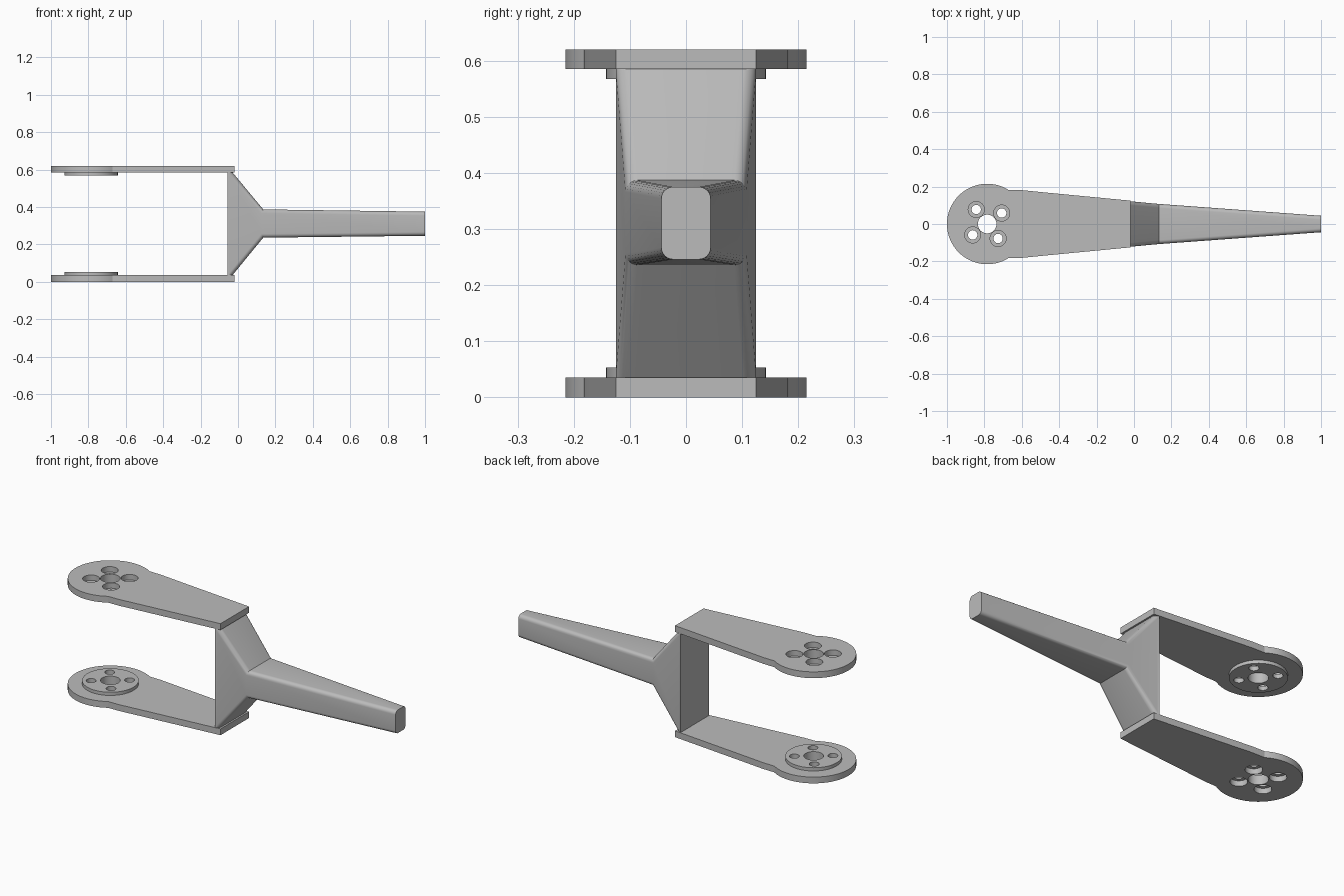
import bpy
import bmesh
from math import cos, sin, radians

cube = bpy.data.objects.get("Cube")
if cube:
    bpy.data.objects.remove(cube, do_unlink=True)

HEIGHT = 0.62        # overall height
THICK = 0.035        # plate thickness
BOSS_TOP = 0.053     # inner face of the boss
PIVOT = -0.785       # x of the pivot axis

grey = bpy.data.materials.new("plain grey")
grey.use_nodes = True
grey.diffuse_color = (0.5, 0.5, 0.5, 1)
grey.node_tree.nodes["Principled BSDF"].inputs["Base Color"].default_value = (0.5, 0.5, 0.5, 1)


def add_object(name, bm):
    bmesh.ops.recalc_face_normals(bm, faces=bm.faces)
    mesh = bpy.data.meshes.new(name)
    bm.to_mesh(mesh)
    bm.free()
    mesh.materials.append(grey)
    obj = bpy.data.objects.new(name, mesh)
    bpy.context.collection.objects.link(obj)
    return obj


def prism(name, outline, z0, z1):
    bm = bmesh.new()
    low = bm.faces.new([bm.verts.new((x, y, z0)) for x, y in outline])
    ext = bmesh.ops.extrude_face_region(bm, geom=[low])
    for v in ext["geom"]:
        if isinstance(v, bmesh.types.BMVert):
            v.co.z = z1
    return add_object(name, bm)


def circle(cx, cy, r, n=48):
    return [(cx + r * cos(radians(360 * i / n)), cy + r * sin(radians(360 * i / n)))
            for i in range(n)]


def combine(target, tools, operation):
    for tool in tools:
        mod = target.modifiers.new("join", "BOOLEAN")
        mod.operation = operation
        mod.solver = "EXACT"
        mod.object = tool
    graph = bpy.context.evaluated_depsgraph_get()
    result = bpy.data.meshes.new_from_object(target.evaluated_get(graph))
    target.modifiers.clear()
    target.data = result
    for tool in tools:
        bpy.data.objects.remove(tool, do_unlink=True)


def smooth(obj):
    bpy.ops.object.select_all(action="DESELECT")
    obj.select_set(True)
    bpy.context.view_layer.objects.active = obj
    bpy.ops.object.shade_smooth_by_angle(angle=radians(25))


# Lower fork plate: round head running into a tapering arm
side = [(-0.6, 0.181), (-0.5, 0.171), (-0.02, 0.125)]
head = [(PIVOT + 0.215 * cos(radians(a)), 0.215 * sin(radians(a)))
        for a in range(58, 303, 4)]
outline = head + [(x, -y) for x, y in side] + [(x, y) for x, y in reversed(side)]
lower = prism("lower_fork_plate", outline, 0, THICK)

# Raised boss on the inner face
boss = prism("boss", circle(PIVOT, 0, 0.1425, 64), 0.01, BOSS_TOP)
combine(lower, [boss], "UNION")

# Pivot hole and four counterbored screw holes
cutters = [prism("pivot_cutter", circle(PIVOT, 0, 0.05), -0.1, 0.1)]
for k in range(4):
    a = radians(37 + 90 * k)
    cx, cy = PIVOT + 0.097 * cos(a), 0.097 * sin(a)
    cutters.append(prism("screw_cutter", circle(cx, cy, 0.025, 32), -0.1, 0.1))
    cutters.append(prism("counterbore_cutter", circle(cx, cy, 0.043, 32), -0.1, 0.03))
combine(lower, cutters, "DIFFERENCE")

# Upper fork plate is the lower one mirrored in height
bm = bmesh.new()
bm.from_mesh(lower.data)
for v in bm.verts:
    v.co.z = HEIGHT - v.co.z
bmesh.ops.reverse_faces(bm, faces=bm.faces)
upper = add_object("upper_fork_plate", bm)

# Yoke and handle: tapering sections along x as (x, half width, bottom, top)
sections = [(-0.055, 0.125, 0.02, 0.6), (-0.042, 0.1238, 0.02, 0.6),
            (0.135, 0.107, 0.236, 0.387), (1.0, 0.044, 0.246, 0.375)]
bm = bmesh.new()
rings = [[bm.verts.new((x, y, z)) for y, z in ((-w, b), (w, b), (w, t), (-w, t))]
         for x, w, b, t in sections]
for r0, r1 in zip(rings, rings[1:]):
    for i in range(4):
        j = (i + 1) % 4
        bm.faces.new((r0[i], r0[j], r1[j], r1[i]))
bm.faces.new(rings[0])
bm.faces.new(rings[-1])
bmesh.ops.recalc_face_normals(bm, faces=bm.faces)

# Round the long edges of the slopes and the handle
long_edges = [bm.edges.get((r0[i], r1[i]))
              for r0, r1 in zip(rings[1:], rings[2:]) for i in range(4)]
bmesh.ops.bevel(bm, geom=long_edges, offset=0.021, offset_type="OFFSET",
                segments=6, profile=0.5, affect="EDGES", clamp_overlap=True)
handle = add_object("yoke_and_handle", bm)

for part in (lower, upper, handle):
    smooth(part)
